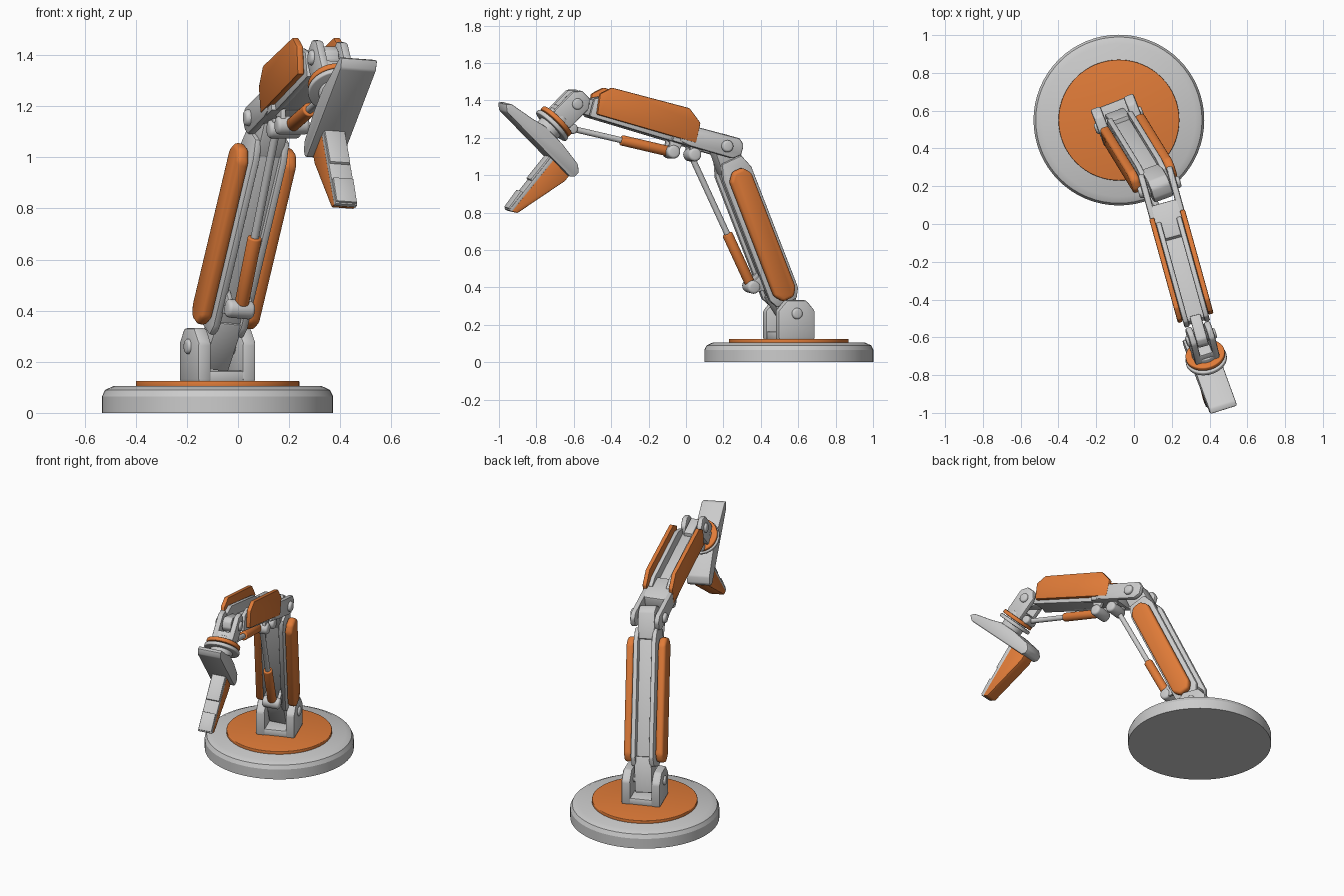
import bpy, bmesh, math
from mathutils import Vector as V, Matrix

if "Cube" in bpy.data.objects:
    bpy.data.objects.remove(bpy.data.objects["Cube"])

orange = bpy.data.materials.new("orange")
orange.diffuse_color = (0.75, 0.2, 0.04, 1)
orange.use_nodes = True
orange.node_tree.nodes["Principled BSDF"].inputs["Base Color"].default_value = orange.diffuse_color


def finish(bm, name, frame, col, bevel=0.0, seg=2):
    if bevel:
        sharp = [e for e in bm.edges if e.calc_face_angle(0) > math.radians(30)]
        bmesh.ops.bevel(bm, geom=sharp, offset=bevel, segments=seg, profile=0.5,
                        affect='EDGES', clamp_overlap=True)
    bmesh.ops.recalc_face_normals(bm, faces=bm.faces)
    me = bpy.data.meshes.new(name)
    bm.to_mesh(me)
    bm.free()
    me.polygons.foreach_set("use_smooth", [True] * len(me.polygons))
    me.set_sharp_from_angle(angle=math.radians(35))
    ob = bpy.data.objects.new(name, me)
    ob.matrix_world = frame
    bpy.context.collection.objects.link(ob)
    if col:
        me.materials.append(col)
    return ob


def frame(origin, x, z):
    z = z.normalized()
    x = (x - z * x.dot(z)).normalized()
    m = Matrix((x, z.cross(x), z)).transposed().to_4x4()
    m.translation = origin
    return m


def prism(name, fr, prof, x0, x1, bevel=0.008, col=None, seg=2):
    """Extrude a (y, z) outline sideways from x0 to x1."""
    bm = bmesh.new()
    f = bm.faces.new([bm.verts.new((x0, y, z)) for y, z in prof])
    r = bmesh.ops.extrude_face_region(bm, geom=[f])
    bmesh.ops.translate(bm, vec=(x1 - x0, 0, 0),
                        verts=[v for v in r["geom"] if isinstance(v, bmesh.types.BMVert)])
    return finish(bm, name, fr, col, bevel, seg)


def pair(name, fr, prof, x0, x1, **k):
    for side, s in (("left", -1), ("right", 1)):
        prism(side + "_" + name, fr, prof, s * x0, s * x1, **k)


def rect(y0, y1, z0, z1):
    return [(y0, z0), (y1, z0), (y1, z1), (y0, z1)]


def rod(name, p, q, r, r2=None, bevel=0.0, col=None, n=32):
    bm = bmesh.new()
    bmesh.ops.create_cone(bm, cap_ends=True, segments=n, radius1=r,
                          radius2=r if r2 is None else r2, depth=(q - p).length)
    d = q - p
    m = Matrix.Translation((p + q) / 2) @ d.to_track_quat('Z', 'Y').to_matrix().to_4x4()
    return finish(bm, name, m, col, bevel, 3)


def pin(name, fr, y, z, half, r):
    rod(name, fr @ V((-half, y, z)), fr @ V((half, y, z)), r, bevel=r * 0.4, n=24)


# Joint positions and local frames (x = sideways)
S, E, W = V((-.08, .545, .25)), V((.135, .195, 1.155)), V((.355, -.60, 1.385))
up = V((0, 0, 1))
base = frame(V((-.08, .55, 0)), V((.93, .36, 0)), up)
lower = frame(S, V((.94, .342, -.094)), E - S)
side2 = V((.964, .267, 0))
fore = frame(E, side2, side2.cross(E - W))
head = frame(W, V((.944, .287, -.08)), W - V((.40, -.79, 1.19)))

# Round base
c = V((-.08, .55, 0))
rod("base_foot", c, c + up * .065, .452, n=64)
rod("base_shoulder", c + up * .065, c + up * .09, .452, .44, n=64)
rod("base_chamfer", c + up * .09, c + up * .106, .44, .405, n=64)
rod("base_turntable", c + up * .1, c + up * .125, .32, bevel=.004, col=orange, n=64)

# Shoulder bracket
pair("shoulder_cheek", base, [(-.105, .12), (.105, .12), (.105, .275), (.055, .332),
                              (-.055, .332), (-.105, .275)], .065, .122, bevel=.012)
prism("shoulder_floor", base, rect(-.1, .1, .12, .165), -.1, .1)
pin("shoulder_pin", base, 0, .26, .135, .03)

# Lower arm beam: web, flanges, tongues
prism("lower_web", lower, rect(-.065, .05, .1, .9), -.06, .06)
pair("lower_flange", lower, [(-.06, .08), (.06, .08), (.09, .13), (.09, .84),
                             (.06, .92), (-.06, .92), (-.085, .84), (-.085, .13)], .042, .072)
prism("lower_bottom_tongue", lower, [(-.03, -.08), (.03, -.08), (.075, .14), (-.075, .14)], -.055, .055)
prism("lower_top_tongue", lower, [(-.07, .85), (.07, .85), (.065, 1.02), (.03, 1.055),
                                  (-.03, 1.055), (-.065, 1.02)], -.055, .055, bevel=.012)
pair("lower_panel", lower, [(-.03, .105), (.035, .105), (.065, .15), (.065, .82), (.03, .865),
                            (-.03, .865), (-.065, .82), (-.065, .15)],
     .075, .125, bevel=.018, col=orange, seg=3)

# Forearm beam, elbow fork and side panels (front is -y)
pair("elbow_cheek", fore, [(.05, -.055), (.09, -.025), (.09, .03), (.06, .06), (-.2, .055),
                           (-.26, .03), (-.26, -.045), (-.2, -.055)], .06, .095, bevel=.012)
prism("elbow_bridge", fore, rect(-.3, -.1, -.055, .055), -.09, .09, bevel=.012)
prism("forearm_web", fore, rect(-.76, -.15, -.05, .02), -.06, .06)
pair("forearm_flange", fore, [(-.2, -.055), (-.2, .06), (-.26, .085), (-.7, .085),
                              (-.77, .05), (-.77, -.05)], .042, .07)
prism("wrist_tongue", fore, [(-.74, -.045), (-.74, .045), (-.88, .045), (-.905, .02),
                             (-.905, -.02), (-.88, -.045)], -.03, .03)
pair("forearm_panel", fore, [(-.17, -.03), (-.74, -.03), (-.755, .08), (-.70, .13),
                             (-.255, .14), (-.175, .08)], .07, .098, bevel=.007, col=orange)
pin("elbow_pin", fore, 0, 0, .115, .032)

# Wrist fork and collar
pair("wrist_cheek", head, [(-.065, -.12), (.065, -.12), (.065, .03), (.03, .07),
                           (-.03, .07), (-.065, .03)], .033, .068, bevel=.01)
prism("wrist_block", head, rect(-.062, .062, -.13, -.07), -.066, .066)
pin("wrist_pin", head, 0, 0, .082, .03)
for name, z0, z1, r, col in (("collar_neck", -.10, -.22, .07, None),
                             ("collar_ring", -.125, -.15, .105, orange),
                             ("collar_flange", -.157, -.18, .11, None)):
    rod(name, head @ V((0, 0, z0)), head @ V((0, 0, z1)), r, bevel=.006, col=col, n=48)

# Gripper palm and single finger
prism("palm", head, [(-.285, -.285), (-.265, -.262), (-.12, -.232), (-.04, -.21), (.09, -.208),
                     (.235, -.222), (.27, -.25), (.27, -.28), (.25, -.3), (-.25, -.31)],
      -.074, .074, bevel=.007)
prism("finger", head, [(.125, -.29), (.25, -.29), (.255, -.33), (.19, -.638), (.16, -.655)],
      -.047, .047, bevel=.006, col=orange)
prism("finger_face", head, [(.105, -.29), (.13, -.29), (.165, -.655), (.145, -.66)],
      -.045, .045, bevel=.003)
prism("finger_root_pad", head, [(.095, -.29), (.13, -.29), (.14, -.46), (.112, -.46)],
      -.042, .042, bevel=.004)
prism("finger_tip_pad", head, [(.118, -.54), (.15, -.54), (.16, -.65), (.135, -.655)],
      -.042, .042, bevel=.004)


# Pistons: orange sleeve, thin rod, cross pins
def piston(name, a, b, cut):
    m = a.lerp(b, cut)
    rod(name + "_sleeve", a.lerp(b, .03), m, .028, bevel=.006, col=orange)
    rod(name + "_rod", m, b, .016)


inv_l, inv_f, inv_h = lower.inverted(), fore.inverted(), head.inverted()
A1, B1 = V((.01, .35, .405)), V((.15, .025, 1.11))
A2, B2 = V((.21, -.08, 1.125)), V((.352, -.615, 1.25))
piston("lower_piston", A1, B1, .4)
piston("fore_piston", A2, B2, .5)
for name, fr, inv, p, half, r in (("lower_piston_foot", lower, inv_l, A1, .055, .036),
                                  ("lower_piston_top", fore, inv_f, B1, .065, .036),
                                  ("fore_piston_foot", fore, inv_f, A2, .065, .036),
                                  ("fore_piston_tip", head, inv_h, B2, .045, .028)):
    q = inv @ p
    pin(name + "_pin", fr, q.y, q.z, half, r)

# Lugs joining the pins to the beams
q = inv_l @ A1
pair("lower_lug", lower, [(q.y - .025, q.z - .02), (q.y - .025, q.z + .02),
                          (-.06, q.z + .05), (-.06, q.z - .05)], .03, .05, bevel=.004)
for name, p in (("elbow_lug", B1), ("forearm_lug", A2)):
    q = inv_f @ p
    pair(name, fore, [(q.y - .022, q.z - .025), (q.y + .022, q.z - .025),
                      (q.y + .04, -.03), (q.y - .04, -.03)], .03, .052, bevel=.004)
